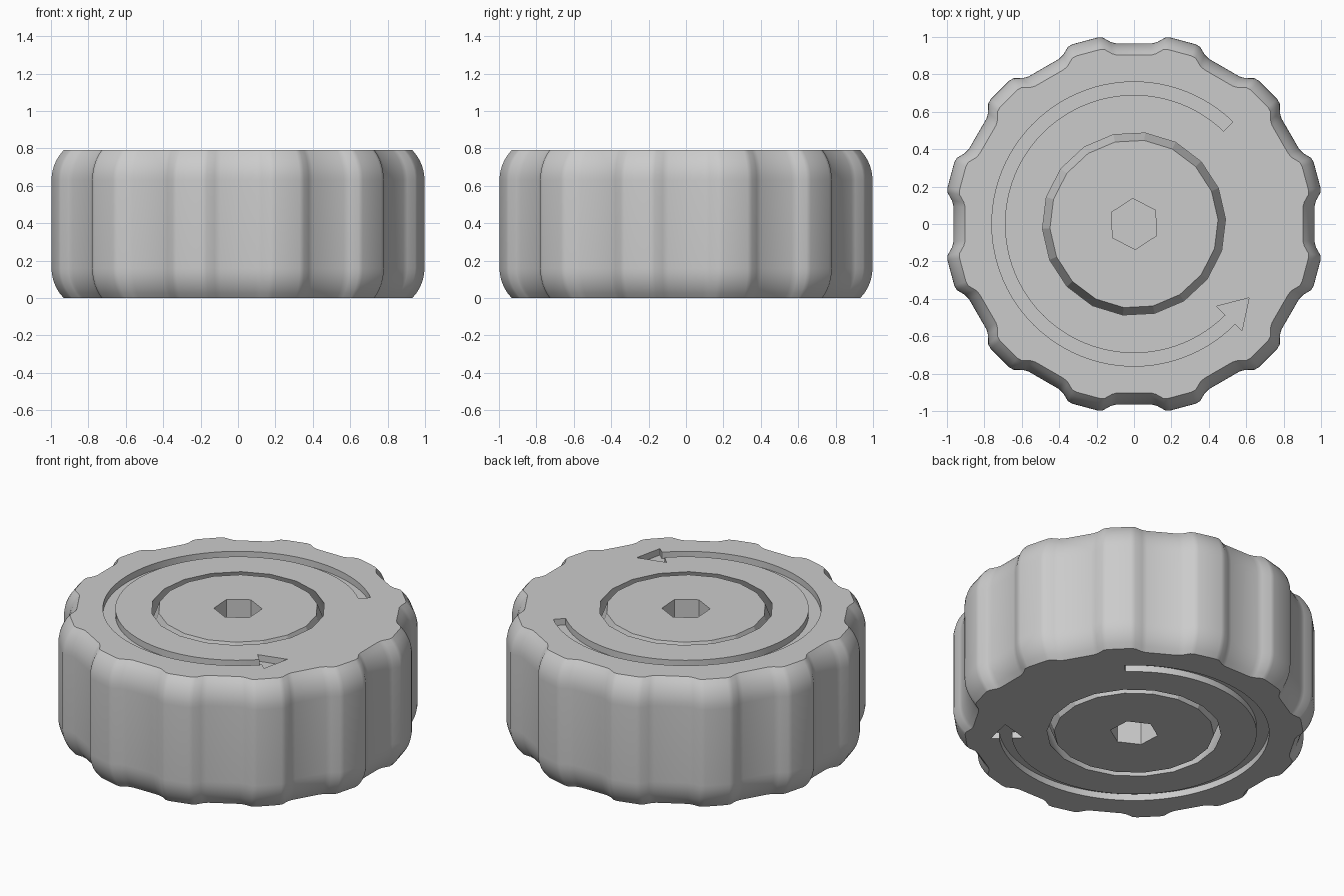
import bpy, bmesh
from math import sin, cos, radians, sqrt

cube = bpy.data.objects.get("Cube")
if cube:
    bpy.data.objects.remove(cube, do_unlink=True)

HEIGHT = 0.79
MID = HEIGHT / 2

grey = bpy.data.materials.new("light_grey")
grey.use_nodes = True
grey.diffuse_color = (0.6, 0.6, 0.6, 1)
grey.node_tree.nodes["Principled BSDF"].inputs["Base Color"].default_value = (0.6, 0.6, 0.6, 1)


def loft(name, outline, levels):
    """Closed solid from one outline repeated at (z, scale) levels, bottom to top."""
    bm = bmesh.new()
    rings = [[bm.verts.new((x * s, y * s, z)) for x, y in outline] for z, s in levels]
    n = len(outline)
    for low, high in zip(rings, rings[1:]):
        for i in range(n):
            j = (i + 1) % n
            bm.faces.new((low[i], low[j], high[j], high[i]))
    bm.faces.new(rings[0][::-1])
    bm.faces.new(rings[-1])
    bmesh.ops.recalc_face_normals(bm, faces=bm.faces)
    mesh = bpy.data.meshes.new(name)
    bm.to_mesh(mesh)
    bm.free()
    mesh.materials.append(grey)
    obj = bpy.data.objects.new(name, mesh)
    bpy.context.collection.objects.link(obj)
    return obj


def activate(obj):
    bpy.ops.object.select_all(action="DESELECT")
    obj.select_set(True)
    bpy.context.view_layer.objects.active = obj


def cut(obj, cutter):
    """Subtract the cutter, then discard it."""
    mod = obj.modifiers.new("cut", "BOOLEAN")
    mod.operation = "DIFFERENCE"
    mod.solver = "EXACT"
    mod.object = cutter
    activate(obj)
    bpy.ops.object.modifier_apply(modifier=mod.name)
    bpy.data.objects.remove(cutter, do_unlink=True)


def arc(r, start, end, steps):
    return [(r * cos(radians(start + (end - start) * i / steps)),
             r * sin(radians(start + (end - start) * i / steps))) for i in range(steps + 1)]


def polygon(r, sides, turn):
    return arc(r, turn, turn + 360, sides)[:-1]


# Grip outline: a shallow notch with raised lips, repeated twelve times
lip = [(0.095, 0.965), (0.125, 0.973), (0.168, 0.997), (0.195, 0.997)]
notch = [(-x, y) for x, y in reversed(lip)] + lip
grip = []
for k in range(12):
    a = radians(-30 * k)
    grip += [(x * cos(a) - y * sin(a), x * sin(a) + y * cos(a)) for x, y in notch]

# Rounded shoulders at the top and bottom of the grip
ROUND, RADIUS, STEPS = 0.16, 0.23, 6
shoulder = []
for i in range(STEPS + 1):
    d = ROUND * i / STEPS
    shoulder.append((HEIGHT - ROUND + d, 1 - (RADIUS - sqrt(RADIUS ** 2 - d ** 2))))
levels = [(HEIGHT - z, s) for z, s in reversed(shoulder)] + shoulder
outer_ring = loft("outer_ring", grip, levels)

# Barrel-shaped socket through the ring
slope = (0.64 - 0.49) / MID
over = 0.05
top_r, mid_r = 0.49 - slope * over, 0.64
cut(outer_ring, loft("socket_cutter", polygon(1, 18, 3),
                     [(-over, top_r), (MID, mid_r), (HEIGHT + over, top_r)]))

# Curved arrow groove on the top and bottom faces
arrow = arc(0.76, 46, 315.3, 72)
arrow += [(0.577, -0.57), (0.615, -0.395), (0.442, -0.44)]
arrow += arc(0.69, 315, 46, 72)
for name, low, high in (("bottom", -0.05, 0.04), ("top", HEIGHT - 0.04, HEIGHT + 0.05)):
    cut(outer_ring, loft(name + "_arrow_cutter", arrow, [(low, 1), (high, 1)]))

activate(outer_ring)
bpy.ops.object.shade_smooth_by_angle(angle=radians(40))

# Captive barrel core with a blind hexagonal socket at each end
core = loft("core", polygon(1, 18, 3), [(0, 0.45), (MID, 0.60), (HEIGHT, 0.45)])
for name, low, high in (("bottom", -0.05, 0.25), ("top", HEIGHT - 0.25, HEIGHT + 0.05)):
    cut(core, loft(name + "_hex_cutter", polygon(0.136, 6, 33), [(low, 1), (high, 1)]))
